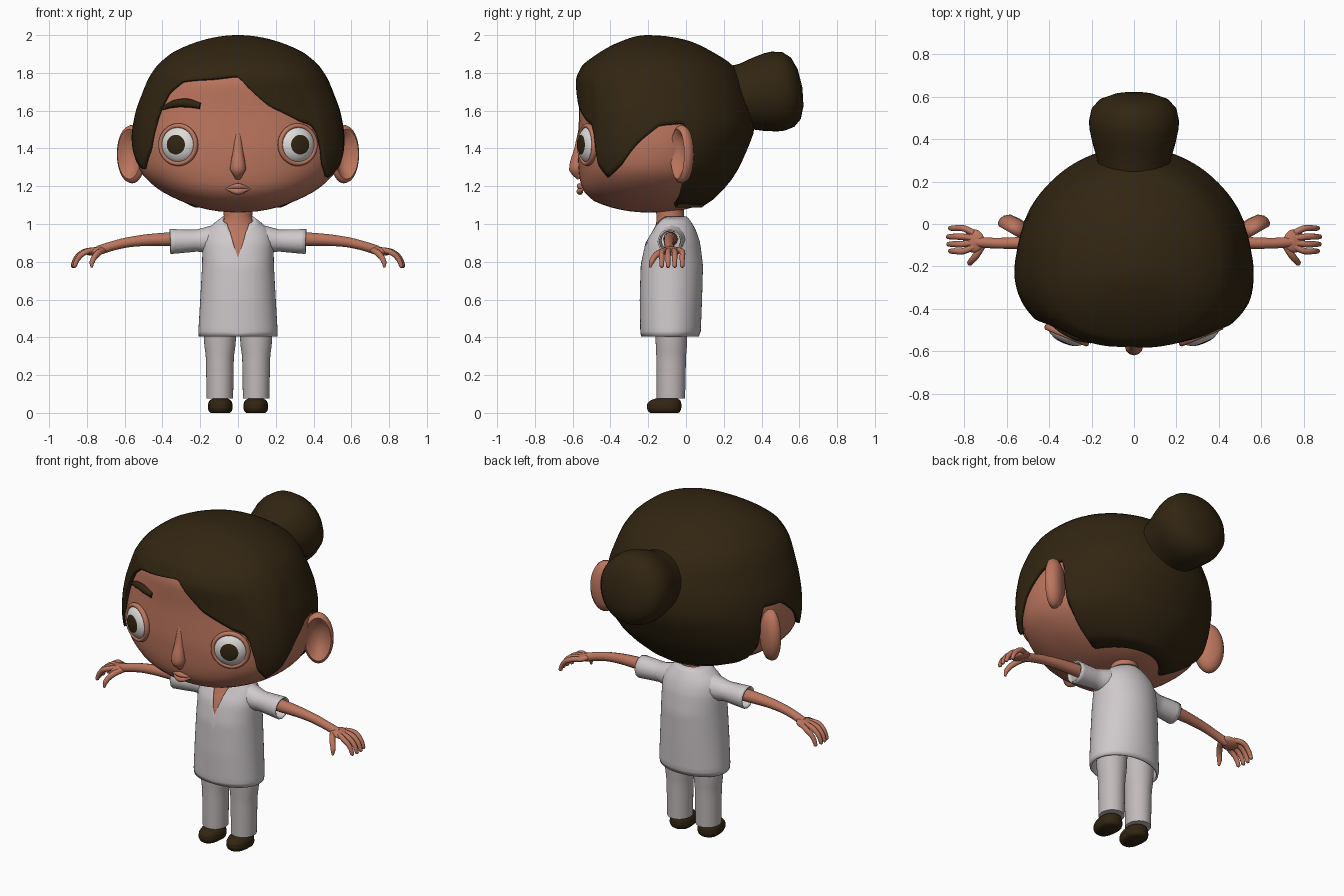
import bpy, bmesh, math
from mathutils import Vector, Matrix

cube = bpy.data.objects.get("Cube")
if cube:
    bpy.data.objects.remove(cube, do_unlink=True)


def material(name, r, g, b):
    m = bpy.data.materials.new(name)
    m.use_nodes = True
    m.diffuse_color = (r, g, b, 1)
    bsdf = m.node_tree.nodes["Principled BSDF"]
    bsdf.inputs["Base Color"].default_value = (r, g, b, 1)
    bsdf.inputs["Roughness"].default_value = 0.7
    return m


SKIN = material("warm skin", .50, .18, .112)
HAIR = material("dark brown", .032, .019, .006)
SHIRT = material("shirt white", .62, .58, .59)
PANTS = material("trouser grey", .54, .49, .49)
WHITE = material("eye white", .72, .71, .69)


def shade(ob):
    bpy.ops.object.select_all(action='DESELECT')
    bpy.context.view_layer.objects.active = ob
    ob.select_set(True)
    bpy.ops.object.shade_smooth_by_angle(angle=math.radians(55))


def finish(name, bm, mats, solid=0, smooth=0):
    bmesh.ops.remove_doubles(bm, verts=bm.verts, dist=1e-5)
    me = bpy.data.meshes.new(name)
    bm.to_mesh(me)
    bm.free()
    ob = bpy.data.objects.new(name, me)
    bpy.context.collection.objects.link(ob)
    for m in mats:
        me.materials.append(m)
    shade(ob)
    if smooth:
        mod = ob.modifiers.new("Smooth", 'SMOOTH')
        mod.factor, mod.iterations = .5, smooth
    if solid:
        mod = ob.modifiers.new("Solidify", 'SOLIDIFY')
        mod.thickness, mod.offset = solid, -1
    return ob


def lerp_table(rows, t):
    """Interpolate (key, value) pairs."""
    for (a, p), (b, q) in zip(rows, rows[1:]):
        if t <= b:
            return p + (q - p) * max(0, t - a) / (b - a)
    return rows[-1][1]


def surface(table, yc, n=2, cx=0):
    """Stacked oval sections: rows of height, half width, front and back depth."""
    cols = [[(r[0], r[k] ** 2) for r in table] for k in (1, 2, 3)]

    def at(u, z):
        w, f, b = (math.sqrt(lerp_table(c, z)) for c in cols)
        s, c = math.sin(math.radians(u)), math.cos(math.radians(u))
        if c >= 0:
            return Vector((cx + w * s, yc - f * max(0, 1 - abs(s) ** n) ** (1 / n), z))
        return Vector((cx + w * s, yc - b * c, z))
    return at


def sheet(name, at, cols, lo, hi, rows, mat, ease=lambda t: t, cap=False, **kw):
    """Wrap a grid around a surface between two height borders."""
    bm = bmesh.new()
    rings = []
    for j in range(rows + 1):
        t = ease(j / rows)
        rings.append([bm.verts.new(at(u, lo(u) + (hi(u) - lo(u)) * t)) for u in cols])
    n = len(cols)
    for a, b in zip(rings, rings[1:]):
        for i in range(n):
            k = (i + 1) % n
            bm.faces.new((a[i], a[k], b[k], b[i]))
    if cap:
        bm.faces.new(rings[0][::-1])
        bm.faces.new(rings[-1])
    return finish(name, bm, [mat], **kw)


def body(name, table, yc, mat, cx=0, n=2, rows=14):
    return sheet(name, surface(table, yc, n, cx), range(-180, 180, 10),
                 lambda u: table[0][0], lambda u: table[-1][0], rows, mat, cap=True)


def lathe(name, profile, origin, axis, mats, sx=1, sy=1, rule=None, seg=40):
    """Spin (radius, height) points around an axis."""
    rot = Vector(axis).to_track_quat('Z', 'Y').to_matrix().to_4x4()
    mtx = Matrix.Translation(origin) @ rot
    bm = bmesh.new()
    rings = []
    for r, h in profile:
        rings.append([bm.verts.new(mtx @ Vector((r * sx * math.cos(a), r * sy * math.sin(a), h)))
                      for a in (2 * math.pi * i / seg for i in range(seg))])
    for j, (a, b) in enumerate(zip(rings, rings[1:])):
        for i in range(seg):
            k = (i + 1) % seg
            f = bm.faces.new((a[i], b[i], b[k], a[k]))
            f.material_index = rule(profile[j][0]) if rule else 0
    return finish(name, bm, mats)


def tube(name, pts, radii, mat, caps=True, solid=0):
    """Smooth tapered tube through points."""
    cu = bpy.data.curves.new(name, 'CURVE')
    cu.dimensions = '3D'
    cu.bevel_depth, cu.bevel_resolution, cu.resolution_u = 1, 4, 6
    cu.use_fill_caps = caps
    sp = cu.splines.new('BEZIER')
    sp.bezier_points.add(len(pts) - 1)
    for p, co, r in zip(sp.bezier_points, pts, radii):
        p.co, p.radius = co, r
        p.handle_left_type = p.handle_right_type = 'AUTO'
    ob = bpy.data.objects.new(name, cu)
    bpy.context.collection.objects.link(ob)
    cu.materials.append(mat)
    bpy.ops.object.select_all(action='DESELECT')
    bpy.context.view_layer.objects.active = ob
    ob.select_set(True)
    bpy.ops.object.convert(target='MESH')
    ob = bpy.context.view_layer.objects.active
    shade(ob)
    if solid:
        mod = ob.modifiers.new("Solidify", 'SOLIDIFY')
        mod.thickness, mod.offset = solid, 0


# Head
head = surface([(1.06, 0, 0, 0), (1.08, .18, .17, .22), (1.12, .30, .29, .31), (1.18, .42, .35, .37),
                (1.25, .50, .365, .43), (1.3, .53, .37, .46), (1.4, .545, .375, .505),
                (1.5, .54, .37, .545), (1.6, .52, .365, .535), (1.76, .457, .37, .48),
                (1.827, .413, .337, .435), (1.894, .332, .245, .33), (1.952, .19, .13, .21),
                (1.981, 0, 0, 0)], -.2, 2.3)
sheet("head", head, range(-180, 180, 5), lambda u: 1.06, lambda u: 1.981, 36, SKIN,
      ease=lambda t: (1 - math.cos(math.pi * t)) / 2, smooth=3)

# Hair cap with a swept fringe, side locks and gaps around the ears
hairline = [(-180, 1.08), (-118, 1.08), (-115, 1.26), (-113, 1.47), (-110, 1.53), (-96, 1.52),
            (-84, 1.42), (-75, 1.32), (-67, 1.28), (-56, 1.39), (-50, 1.61), (-47, 1.69), (-38, 1.75),
            (0, 1.785), (6, 1.72), (18, 1.62), (37, 1.54), (45, 1.52), (48, 1.48), (53, 1.31),
            (62, 1.24), (73, 1.31), (84, 1.42), (96, 1.52), (110, 1.53), (113, 1.47), (115, 1.26),
            (118, 1.08), (180, 1.08)]
PIVOT = Vector((0, -.2, 1.5))


def hair(u, z):
    lock = max(0, min(1, (u - 44) / 6, (85 - u) / 15, (1.78 - z) / .15))
    return PIVOT + (head(u, z) - PIVOT) * (1.04 + .025 * lock)


sheet("hair", hair, sorted(set(range(-180, 180, 3)) | {k[0] for k in hairline[:-1]}),
      lambda u: 1.5 + (lerp_table(hairline, u) - 1.5) / 1.04, lambda u: 1.981, 28, HAIR,
      ease=lambda t: math.sin(math.pi * t / 2), smooth=2, solid=.022)
lathe("hair_bun", [(0, -.1), (.17, -.08), (.175, 0), (.195, .07), (.21, .14), (.212, .18), (.2, .235),
                   (.165, .275), (.1, .3), (0, .31)], (0, .31, 1.675), (0, 1, .16), [HAIR])

# Face
for s, side in ((1, "left"), (-1, "right")):
    spot = head(s * 35.5, 1.42)
    facing = Vector((s * .38, -.92, .0))
    lathe(side + "_eye", [(0, .042), (.03, .04), (.052, .035), (.075, .023), (.09, .01), (.098, -.005),
                          (.098, -.04)], spot, facing, [WHITE, HAIR], rule=lambda r: int(r < .05))
    lathe(side + "_eyelid", [(.1 + .013 * math.cos(a), .016 * math.sin(a))
                             for a in (math.pi * i / 5 for i in range(11))], spot, facing, [SKIN])
    lathe(side + "_ear", [(0, -.05), (.6, -.045), (.9, -.025), (1, 0), (.97, .02), (.85, .03), (.72, .02),
                          (.5, -.01), (0, -.02)], (s * .56, -.02, 1.37), (s * .5, -.87, 0), [SKIN],
          sx=.085, sy=.155)
tube("right_eyebrow", [head(-51, 1.61), head(-42, 1.635), head(-32, 1.64), head(-23, 1.625)],
     [.008, .02, .024, .016], HAIR)
tube("nose", [(0, -.555, 1.52), (0, -.565, 1.4), (0, -.576, 1.29), (0, -.56, 1.24)],
     [.01, .026, .043, .015], SKIN)
for name, z, r in (("upper_lip", 1.2, .016), ("lower_lip", 1.172, .018)):
    tube(name, [(-.065, -.54, 1.187), (0, -.562, z), (.065, -.54, 1.187)], [.004, r, .004], SKIN)

# Neck and chest
body("neck_and_chest", [(.7, .165, .14, .14), (.82, .175, .145, .14), (.9, .165, .12, .13),
                        (.96, .14, .085, .11), (1.0, .085, .072, .085), (1.04, .075, .072, .075),
                        (1.14, .08, .075, .075)], -.085, SKIN)

# Shirt with a V neckline
shirt = surface([(.405, .208, .158, .148), (.43, .21, .162, .158), (.6, .2, .165, .165),
                 (.78, .19, .16, .17), (.9, .188, .135, .155), (.96, .172, .1, .135),
                 (1.0, .13, .083, .115), (1.04, .08, .075, .085)], -.08, 2.2)
neckline = [(0, .82), (8, .9), (14, .96), (26, 1.0), (70, 1.04), (180, 1.04)]
sheet("shirt", shirt, sorted(set(range(-180, 180, 6)) | {-8, -14, -26, 8, 14, 26}),
      lambda u: .405, lambda u: lerp_table(neckline, abs(u)), 24, SHIRT, solid=.012)

for s, side in ((1, "left"), (-1, "right")):
    # Sleeve, arm and hand
    tube(side + "_sleeve", [(s * .07, -.07, .925), (s * .14, -.075, .917), (s * .22, -.08, .912),
                            (s * .36, -.085, .907)], [.085, .07, .054, .062], SHIRT, caps=False, solid=.008)
    tube(side + "_arm", [(s * .1, -.08, .92), (s * .36, -.085, .92), (s * .57, -.09, .905),
                         (s * .66, -.09, .885), (s * .74, -.085, .86)], [.04, .036, .027, .025, .025], SKIN)
    lathe(side + "_palm", [(math.sin(a), .02 * math.cos(a)) for a in (math.pi * i / 10 for i in range(11))],
          (s * .755, -.08, .858), (s * .3, 0, 1), [SKIN], sx=.055, sy=.052)
    for finger, (y, reach) in enumerate(((-.02, -.005), (-.06, .005), (-.095, .003), (-.128, -.005))):
        tube(f"{side}_finger_{finger + 1}",
             [(s * .755, y * .6 - .03, .862), (s * (.81 + reach), y, .852),
              (s * (.85 + reach), y, .82), (s * (.87 + reach), y, .775), (s * (.871 + reach), y, .768)],
             [.015, .015, .014, .011, .004], SKIN)
    tube(side + "_thumb", [(s * .71, -.095, .862), (s * .745, -.15, .842), (s * .772, -.182, .8),
                           (s * .775, -.19, .77)], [.016, .017, .014, .006], SKIN)

    # Trouser leg and shoe
    body(side + "_trouser_leg", [(.075, .07, .075, .075), (.3, .074, .077, .08), (.36, .083, .08, .085),
                                 (.5, .09, .085, .09)], -.08, PANTS, cx=s * .096)
    body(side + "_shoe", [(0, .05, .1, .05), (.008, .06, .11, .06), (.025, .066, .117, .065),
                          (.05, .064, .115, .065), (.066, .056, .1, .06), (.076, .04, .07, .045)],
         -.09, HAIR, cx=s * .094, n=2.4)
